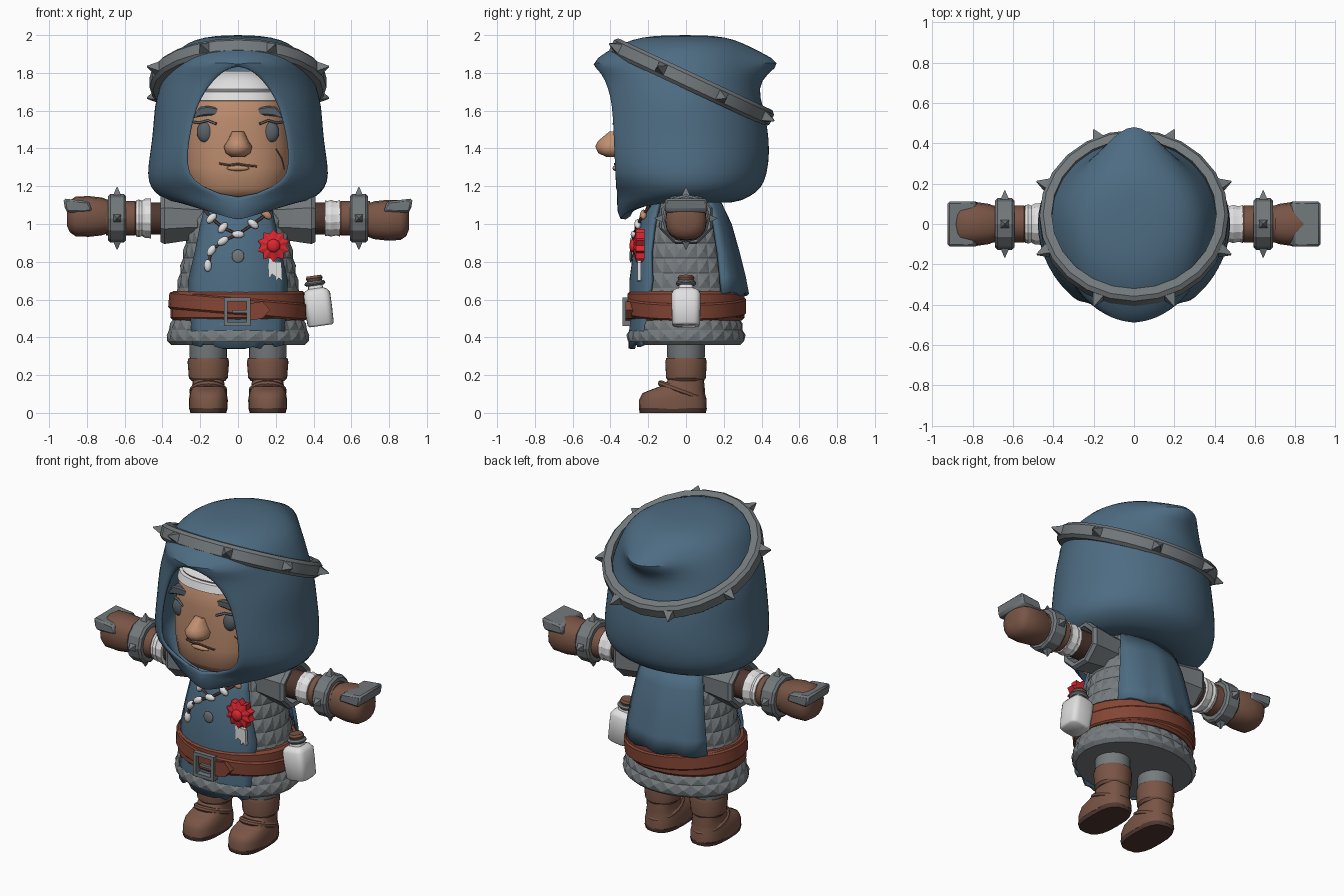
import bpy, bmesh, random
from math import sin, cos, pi, radians, asin, sqrt
from mathutils import Vector, Matrix
from mathutils.bvhtree import BVHTree

random.seed(4)
if "Cube" in bpy.data.objects:
    bpy.data.objects.remove(bpy.data.objects["Cube"])


def material(name, *rgb):
    m = bpy.data.materials.new(name)
    m.use_nodes = True
    m.diffuse_color = (*rgb, 1)
    m.node_tree.nodes["Principled BSDF"].inputs["Base Color"].default_value = (*rgb, 1)
    return m


BLUE = material("blue cloth", .075, .15, .225)
METAL = material("grey metal", .17, .19, .2)
MAIL = material("grey mail", .18, .2, .21)
SLATE = material("slate hair", .1, .12, .14)
LEATHER = material("brown leather", .19, .09, .06)
BELT = material("red brown leather", .23, .06, .035)
RED = material("red", .7, .02, .03)
WHITE = material("white", .75, .75, .75)
SKIN = material("skin", .52, .27, .16)
DARK = material("dark brown", .08, .04, .03)


def finish(name, bm, mat, matrix=None, angle=35, solid=0, subdiv=0, bevel=0):
    """Turn a bmesh into an object with edges sharp above the angle."""
    bmesh.ops.remove_doubles(bm, verts=bm.verts, dist=.0005)
    bmesh.ops.recalc_face_normals(bm, faces=bm.faces)
    for f in bm.faces:
        f.smooth = True
    for e in bm.edges:
        e.smooth = e.calc_face_angle(0) < radians(angle)
    mesh = bpy.data.meshes.new(name)
    bm.to_mesh(mesh)
    bm.free()
    mesh.materials.append(mat)
    ob = bpy.data.objects.new(name, mesh)
    bpy.context.collection.objects.link(ob)
    if matrix:
        ob.matrix_world = matrix
    if solid:
        mod = ob.modifiers.new("thickness", "SOLIDIFY")
        mod.thickness = solid
    if subdiv:
        ob.modifiers.new("rounding", "SUBSURF").levels = subdiv
        ob.modifiers["rounding"].render_levels = subdiv
    if bevel:
        ob.modifiers.new("bevel", "BEVEL").width = bevel
    return ob


def grid(rows, closed=False, caps=()):
    bm = bmesh.new()
    vs = [[bm.verts.new(p) for p in row] for row in rows]
    n = len(rows[0])
    for a, b in zip(vs, vs[1:]):
        for i in range(n if closed else n - 1):
            j = (i + 1) % n
            bm.faces.new((a[i], a[j], b[j], b[i]))
    for k in caps:
        bm.faces.new(vs[k])
    return bm


def spow(v, p):
    return abs(v) ** (2 / p) * (1 if v > 0 else -1)


def loft_mesh(rows, n=20, p=2, phase=0, caps=(0, -1)):
    """Rows are (height, x radius, y radius, y centre)."""
    rings = []
    for z, rx, ry, *cy in rows:
        angles = [2 * pi * (i + phase) / n for i in range(n)]
        rings.append([(rx * spow(cos(a), p), ry * spow(sin(a), p) + (cy[0] if cy else 0), z) for a in angles])
    return grid(rings, True, caps)


def loft(name, rows, mat, matrix=None, n=20, p=2, phase=0, caps=(0, -1), **kw):
    return finish(name, loft_mesh(rows, n, p, phase, caps), mat, matrix, **kw)


def band(name, lo, hi, rx, ry, thick, mat, matrix=None, n=24, **kw):
    """Hollow hoop with a chamfered outer face."""
    c = thick * .3
    rows = [(lo, rx - c, ry - c), (lo + c, rx, ry), (hi - c, rx, ry), (hi, rx - c, ry - c),
            (hi, rx - thick, ry - thick), (lo, rx - thick, ry - thick), (lo, rx - c, ry - c)]
    return loft(name, rows, mat, matrix, n=n, caps=(), **kw)


def plate(name, pts, y, depth, mat, poke=0, **kw):
    """Outline in x and z, pushed forward from y by depth."""
    bm = bmesh.new()
    back = [bm.verts.new((x, y, z)) for x, z in pts]
    front = [bm.verts.new((x, y - depth, z)) for x, z in pts]
    n = len(pts)
    bm.faces.new(back)
    top = bm.faces.new(front)
    for i in range(n):
        bm.faces.new((back[i], back[(i + 1) % n], front[(i + 1) % n], front[i]))
    if poke:
        hub = bmesh.ops.poke(bm, faces=[top])["verts"][0]
        hub.co.y -= poke
    return finish(name, bm, mat, angle=20, **kw)


def ball(name, loc, scale, mat, rot=0):
    bm = bmesh.new()
    bmesh.ops.create_uvsphere(bm, u_segments=16, v_segments=10, radius=1)
    m = Matrix.Translation(loc) @ Matrix.Rotation(rot, 4, 'Y') @ Matrix.Diagonal((*scale, 1))
    bm.transform(m)
    return finish(name, bm, mat, angle=60)


def spike(name, loc, direction, size, matrix=Matrix()):
    bm = bmesh.new()
    bmesh.ops.create_cone(bm, cap_ends=True, segments=4, radius1=size, radius2=size * .1, depth=size * 1.5)
    bm.transform(Matrix.Rotation(pi / 4, 4, 'Z'))
    turn = Vector(direction).to_track_quat('Z', 'Y').to_matrix().to_4x4()
    return finish(name, bm, METAL, matrix @ Matrix.Translation(loc) @ turn, angle=10)


def tube(name, pts, radius, mat):
    cu = bpy.data.curves.new(name, 'CURVE')
    cu.dimensions = '3D'
    cu.bevel_depth = radius
    cu.bevel_resolution = 1
    sp = cu.splines.new('POLY')
    sp.points.add(len(pts) - 1)
    for q, p in zip(sp.points, pts):
        q.co = (*p, 1)
    cu.materials.append(mat)
    bpy.context.collection.objects.link(bpy.data.objects.new(name, cu))


# Hood: rows of height, half width, front y, back y, opening half width, front drop, back point
hood_rows = [(1.14, .2, -.28, .12, 0, .1, 0), (1.1, .32, -.36, .25, 0, .11, 0), (1.15, .43, -.37, .35, 0, .03, 0),
             (1.19, .465, -.375, .4, .2, 0, 0), (1.26, .485, -.385, .43, .27, 0, 0), (1.38, .465, -.39, .445, .275, 0, 0),
             (1.5, .45, -.395, .435, .255, 0, 0), (1.62, .445, -.4, .41, .225, 0, 0), (1.72, .42, -.42, .38, .17, 0, 0),
             (1.8, .39, -.455, .375, .09, 0, .06), (1.85, .365, -.51, .365, 0, 0, .16), (1.91, .33, -.43, .34, 0, 0, .06),
             (1.96, .27, -.33, .3, 0, 0, 0), (1.99, .18, -.24, .21, 0, 0, 0), (2, .06, -.1, .09, 0, 0, 0)]
rings = []
for z, rx, yf, yb, w, drop, tip in hood_rows:
    a0 = asin(w / rx)
    ring = []
    for i in range(33):
        a = a0 + (2 * pi - 2 * a0) * i / 32
        c = cos(a)
        y = yf * c / cos(a0) if c > 0 else -yb * c + tip * abs(c) ** 10
        ring.append((rx * sin(a), y, z - (drop * (1 - abs(sin(a))) if c > 0 else 0)))
    rings.append(ring)
bm = grid(rings)
bm.verts.ensure_lookup_table()
bm.faces.new(bm.verts[-33:-1])
finish("hood", bm, BLUE, angle=70, solid=.025, subdiv=1)

# Spiked hoop around the hood
tilt = Matrix.Translation((0, .03, 1.75)) @ Matrix.Rotation(radians(-25), 4, 'X')
band("hood_hoop", -.047, .047, .468, .468, .06, METAL, tilt, angle=20)
for k in range(8):
    a = pi / 8 + k * pi / 4
    d = Vector((cos(a), sin(a), 0))
    spike("hoop_spike", d * .49, d, .042, tilt)

# Head, head wrap and face
head_rows = [(1.12, .12, .1, -.14), (1.14, .2, .2, -.13), (1.19, .26, .25, -.12), (1.3, .285, .265, -.11),
             (1.42, .285, .27, -.11), (1.55, .27, .27, -.11), (1.65, .25, .26, -.11), (1.74, .2, .22, -.1), (1.8, .1, .12, -.1)]
head_bm = loft_mesh(head_rows, 28, 2.4)
tree = BVHTree.FromBMesh(head_bm)
finish("head", head_bm, SKIN, angle=60)


def face_y(x, z):
    hit = tree.ray_cast(Vector((x, -2, z)), Vector((0, 1, 0)))[0]
    return hit.y if hit else -.3


loft("head_wrap", [(1.65, .255, .265, -.11), (1.655, .262, .275, -.11), (1.7, .25, .262, -.11), (1.705, .235, .245, -.11),
                   (1.715, .24, .25, -.11), (1.76, .2, .22, -.11), (1.81, .1, .13, -.11)], WHITE, n=28, p=2.4)
loft("nose", [(1.355, .035, .03, -.39), (1.375, .065, .075, -.39), (1.41, .075, .09, -.39), (1.44, .055, .08, -.385),
              (1.49, .032, .03, -.375)], SKIN, n=12, angle=50)
tube("mouth", [(x, face_y(x, z) - .001, z) for x, z in ((-.1, 1.32), (-.05, 1.312), (0, 1.318), (.05, 1.31), (.1, 1.305))], .006, DARK)
ball("lower_lip", (0, face_y(0, 1.295), 1.295), (.06, .014, .014), SKIN)
tube("scar", [(x, face_y(x, z), z) for x, z in ((.2, 1.4), (.23, 1.35), (.245, 1.29))], .004, LEATHER)
for s in (1, -1):
    ball("eye", (s * .172, face_y(.172, 1.49) + .008, 1.487), (.046, .028, .056), SLATE)
    tube("eyelid", [(s * x, face_y(x, z) - .02, z) for x, z in ((.115, 1.53), (.16, 1.548), (.205, 1.535), (.235, 1.54))], .007, SLATE)
    brow = [(.09, 1.575), (.1, 1.615), (.16, 1.625), (.205, 1.62), (.24, 1.56), (.19, 1.57), (.15, 1.575)]
    plate("eyebrow", [(s * x, z) for x, z in brow], face_y(.17, 1.6) + .03, .06, SLATE, bevel=.008)

# Mail tunic with raised studs and skirt
tunic = [(.36, .355, .29), (.38, .375, .31), (.44, .365, .3), (.5, .34, .28), (.58, .325, .28), (.66, .32, .275),
         (.74, .305, .265), (.82, .29, .25), (.9, .275, .235), (.98, .26, .22), (1.06, .24, .2), (1.15, .2, .16)]
bm = loft_mesh(tunic, 26)
bmesh.ops.recalc_face_normals(bm, faces=bm.faces)
side = [f for f in bm.faces if len(f.verts) == 4 and f.calc_center_median().z > .38]
bmesh.ops.poke(bm, faces=side, offset=.013)
finish("mail_tunic", bm, MAIL, angle=8)


def drape(name, rows, side, hem, fold):
    """Cloth panel on the body: rows of height, half width and body radii."""
    out = []
    for k, (z, hw, rx, ry) in enumerate(rows):
        last = k == len(rows) - 1
        us = [i / 6 - 1 for i in range(13)]
        out.append([(hw * u, side * (ry * sqrt(1 - (hw * u / rx) ** 2) + fold * k * cos(u * 9)),
                     z + (hem[i] if last else 0)) for i, u in enumerate(us)])
    finish(name, grid(out), BLUE, angle=40, solid=.02)


front_hem = [0, -.01, .035, -.01, -.02, -.02, -.02, -.02, -.01, -.02, .03, -.01, 0]
drape("front_tabard", [(1.12, .17, .25, .2), (1, .2, .285, .245), (.85, .23, .315, .28), (.7, .265, .34, .3),
                       (.55, .255, .355, .3), (.45, .248, .37, .3), (.36, .243, .38, .305)], -1, front_hem, 0)
drape("back_cape", [(1.13, .2, .27, .18), (1, .23, .305, .24), (.85, .255, .335, .28), (.72, .275, .355, .31),
                    (.63, .285, .365, .325)], 1, [0, -.01, 0, .01] * 3 + [0], .0022)

# Belt and buckle
band("belt", .49, .645, .358, .31, .05, BELT, n=28)
band("belt_strap", -.045, .045, .368, .318, .03, BELT,
     Matrix.Translation((0, 0, .565)) @ Matrix.Rotation(radians(5), 4, 'Y'), n=28)
for x0, x1, z0, z1 in ((-.075, -.055, .46, .61), (.045, .065, .46, .61), (-.075, .065, .46, .48),
                       (-.075, .065, .59, .61), (-.03, .065, .53, .545)):
    plate("buckle", [(x0, z0), (x1, z0), (x1, z1), (x0, z1)], -.29, .045, METAL)
plate("belt_end", [(.065, .49), (.13, .5), (.17, .545), (.13, .59), (.065, .58)], -.28, .04, BELT)

# Bottle on the belt
hang = Matrix.Translation((.425, 0, .56)) @ Matrix.Rotation(radians(-8), 4, 'Y')
loft("bottle", [(-.1, .06, .065), (-.09, .07, .074), (0, .073, .077), (.07, .073, .077), (.09, .06, .065), (.1, .04, .04),
                (.13, .035, .035)], WHITE, hang, n=24, p=4, angle=50)
band("bottle_rim", .115, .14, .055, .055, .03, METAL, hang, n=14)
loft("bottle_cork", [(.13, .035, .035), (.155, .045, .045), (.168, .038, .038)], LEATHER, hang, n=12)

# Badge with ribbons, patch and bone necklace
star = [(.188 + r * cos(k * pi / 10), .885 + r * sin(k * pi / 10)) for k in range(20) for r in [.088 if k % 2 else .066]]
plate("badge", star, -.22, .045, RED, poke=.02)
ball("badge_centre", (.188, -.28, .885), (.035, .02, .035), RED)
for dx, dz in ((-.01, 0), (.025, -.02)):
    strip = [(.17, .82), (.205, .82), (.21, .72), (.19, .735), (.175, .715)]
    plate("badge_ribbon", [(x + dx, z + dz) for x, z in strip], -.238, .02, WHITE)
ball("tabard_patch", (0, -.292, .83), (.033, .008, .035), METAL)
cord = [(-.19, -.19, 1.09), (-.14, -.23, 1.03), (-.08, -.255, .98), (0, -.275, .945), (.08, -.255, 1), (.15, -.225, 1.05), (.19, -.19, 1.1)]
tail = [(0, -.275, .945), (-.08, -.28, .91), (-.14, -.27, .86), (-.16, -.27, .78)]
tube("necklace_cord", cord, .008, DARK)
tube("necklace_tail", tail, .008, DARK)
for p, a in zip(cord[1:6] + tail[1:], (.8, .7, 1.57, -.9, -.9, 1, .6, 0)):
    tan = p[0] > .1
    ball("necklace_bead", p, (.02, .018, .033), SKIN if tan else WHITE, a)

# Arms, reaching straight out to each side
for s in (1, -1):
    arm = Matrix.Translation((0, 0, 1.03)) @ Matrix.Rotation(s * pi / 2, 4, 'Y')
    loft("sleeve", [(.12, .12, .13), (.25, .125, .135), (.39, .147, .152), (.41, .135, .14), (.405, .11, .115), (.33, .09, .09)],
         MAIL, arm, n=8, phase=.5, angle=20)
    loft("upper_arm", [(.3, .085, .085), (.5, .085, .085)], DARK, arm)
    wrap = [(.46 + k * .016, r, r) for k in range(6) for r in [random.uniform(.09, .108)]]
    loft("wrist_wrap", wrap, WHITE, arm, n=14, angle=20)
    loft("forearm", [(.53, .08, .08), (.545, .092, .092), (.7, .092, .092)], LEATHER, arm)
    band("bracer", .592, .688, .128, .128, .04, METAL, arm, n=12, angle=20)
    for k in range(4):
        d = Vector((cos(k * pi / 2), sin(k * pi / 2), 0))
        spike("bracer_spike", d * .14 + Vector((0, 0, .64)), d, .034, arm)
    loft("hand", [(.68, .085, .085), (.72, .1, .1), (.79, .108, .11), (.86, .105, .108), (.89, .085, .09), (.905, .05, .05)],
         LEATHER, arm @ Matrix.Translation((.01, 0, 0)), n=16, p=2.4, angle=50)
    guard = [(.77, 1.065), (.79, 1.12), (.925, 1.135), (.915, 1.075), (.9, 1.06)]
    plate("hand_guard", [(s * x, z) for x, z in guard], .112, .224, METAL, bevel=.02)

# Legs and boots
for s in (1, -1):
    leg = Matrix.Translation((s * .157, 0, 0))
    loft("trouser_leg", [(.26, .09, .09), (.3, .1, .1), (.5, .1, .1)], MAIL, leg)
    loft("boot_sole", [(0, .095, .175, -.07), (.025, .102, .18, -.07)], DARK, leg, p=2.8)
    loft("boot", [(.02, .102, .18, -.07), (.07, .103, .178, -.07), (.105, .097, .165, -.065), (.125, .09, .14, -.04),
                  (.15, .085, .105, -.008), (.19, .082, .09, .005), (.23, .085, .09, 0)], LEATHER, leg, p=2.6, angle=50)
    loft("boot_cuff", [(.17, .09, .095), (.185, .103, .105), (.27, .11, .11), (.29, .105, .105), (.285, .09, .09)], LEATHER, leg, angle=30)
    strap = leg @ Matrix.Translation((0, -.02, .115)) @ Matrix.Rotation(radians(-20), 4, 'X')
    band("boot_strap", -.016, .016, .1, .135, .03, LEATHER, strap, n=20)
